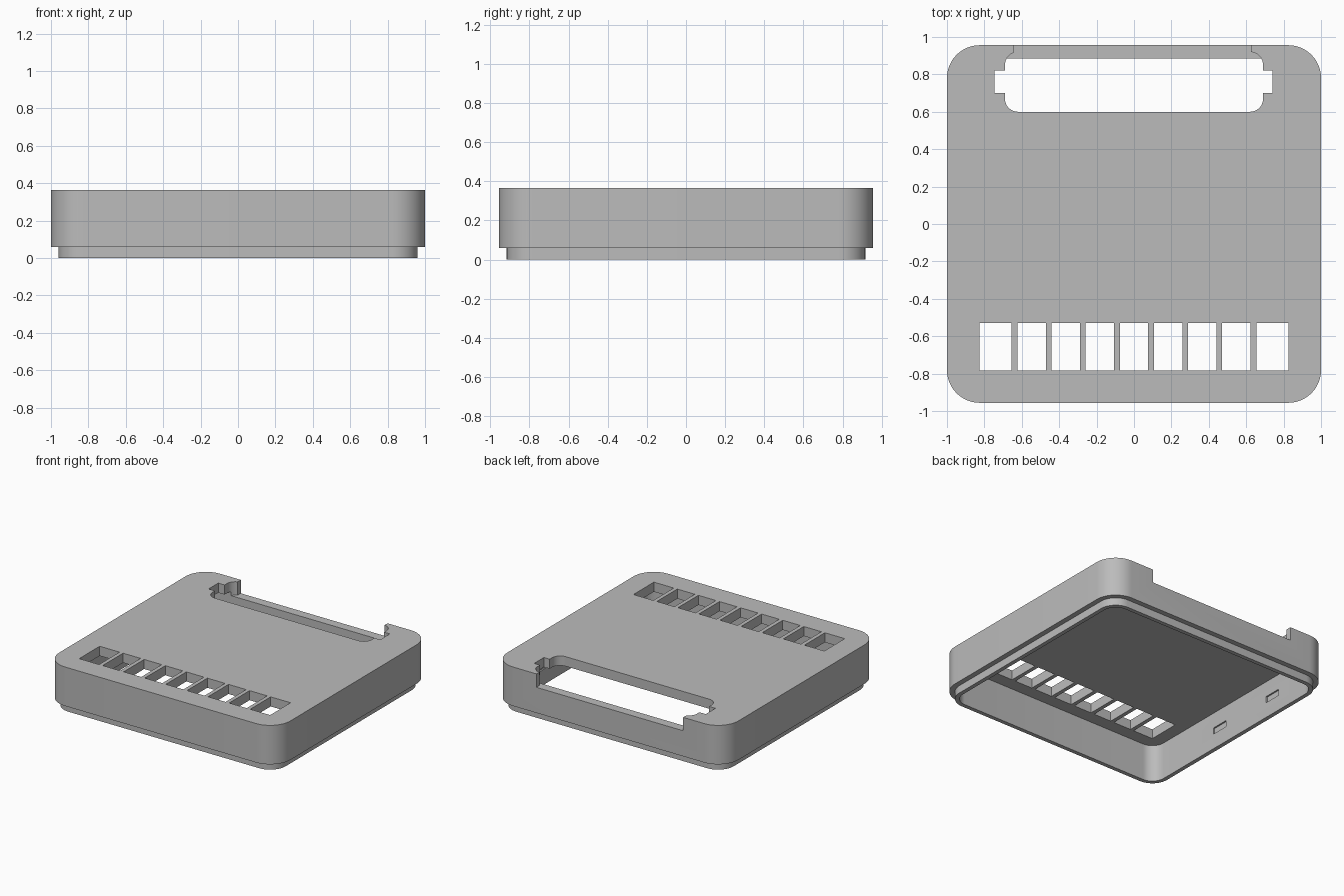
import bpy, bmesh, math

old = bpy.data.objects.get("Cube")
if old:
    bpy.data.objects.remove(old)

grey = bpy.data.materials.new("plain grey")
grey.use_nodes = True
colour = (0.5, 0.5, 0.5, 1)
grey.diffuse_color = colour
grey.node_tree.nodes["Principled BSDF"].inputs["Base Color"].default_value = colour


def rounded_outline(x0, x1, y0, y1, r, steps=12):
    """Counter-clockwise points of a rectangle with rounded corners."""
    if r == 0:
        return [(x0, y0), (x1, y0), (x1, y1), (x0, y1)]
    centres = [(x1 - r, y1 - r), (x0 + r, y1 - r), (x0 + r, y0 + r), (x1 - r, y0 + r)]
    points = []
    for quarter, (cx, cy) in enumerate(centres):
        for i in range(steps + 1):
            a = math.pi / 2 * (quarter + i / steps)
            points.append((cx + r * math.cos(a), cy + r * math.sin(a)))
    return points


def loft(name, sections):
    """Skin a closed solid through (outline, height) sections."""
    bm = bmesh.new()
    rings = [[bm.verts.new((x, y, z)) for x, y in outline] for outline, z in sections]
    for a, b in zip(rings, rings[1:]):
        for i in range(len(a)):
            j = (i + 1) % len(a)
            bm.faces.new((a[i], a[j], b[j], b[i]))
    bm.faces.new(rings[0])
    bm.faces.new(rings[-1])
    bmesh.ops.recalc_face_normals(bm, faces=bm.faces)
    mesh = bpy.data.meshes.new(name)
    bm.to_mesh(mesh)
    bm.free()
    mesh.materials.append(grey)
    obj = bpy.data.objects.new(name, mesh)
    bpy.context.collection.objects.link(obj)
    return obj


def cut(target, x0, x1, y0, y1, z0, z1, r=0):
    """Cut a rounded block out of the target."""
    outline = rounded_outline(x0, x1, y0, y1, r)
    cutter = loft("cutter", [(outline, z0), (outline, z1)])
    cutter.hide_render = True
    mod = target.modifiers.new("cut", "BOOLEAN")
    mod.operation = "DIFFERENCE"
    mod.solver = "EXACT"
    mod.object = cutter
    graph = bpy.context.evaluated_depsgraph_get()
    mesh = bpy.data.meshes.new_from_object(target.evaluated_get(graph))
    target.modifiers.clear()
    target.data = mesh
    bpy.data.objects.remove(cutter)


# Hollow lid: cavity, stepped lip, outer wall and top in one skin
W, D = 1.0, 0.956
TOP, CEILING, SHOULDER = 0.365, 0.29, 0.06
LIP, WALL = 0.04, 0.072
outer = rounded_outline(-W, W, -D, D, 0.175)
lip = rounded_outline(-W + LIP, W - LIP, -D + LIP, D - LIP, 0.135)
inner = rounded_outline(-W + WALL, W - WALL, -D + WALL, D - WALL, 0.103)
lid = loft("lid_shell", [(inner, CEILING), (inner, 0), (lip, 0), (lip, SHOULDER),
                         (outer, SHOULDER), (outer, TOP)])

# Connector opening with side ears, and the notch through the back wall
LEDGE = 0.26
cut(lid, -0.69, 0.69, 0.60, 0.92, LEDGE, 0.5, 0.07)
cut(lid, -0.745, 0.74, 0.70, 0.82, LEDGE, 0.5)
cut(lid, -0.645, 0.625, 0.80, 1.1, LEDGE, 0.5)

# Row of nine slots; the end ones are a little wider
PITCH, HALF = 0.1825, 0.076
for i in range(-4, 5):
    x0, x1 = i * PITCH - HALF, i * PITCH + HALF
    if i == -4:
        x0 = -0.826
    if i == 4:
        x1 = 0.826
    cut(lid, x0, x1, -0.783, -0.53, 0.2, 0.5)

# Shallow snap recesses in the inner side walls
for side in (-1, 1):
    xs = sorted((side * 0.9, side * 0.94))
    for y in (-0.16, 0.42):
        cut(lid, *xs, y - 0.07, y + 0.07, 0.12, 0.17)

bpy.ops.object.select_all(action="DESELECT")
lid.select_set(True)
bpy.context.view_layer.objects.active = lid
bpy.ops.object.shade_smooth_by_angle(angle=math.radians(30))
